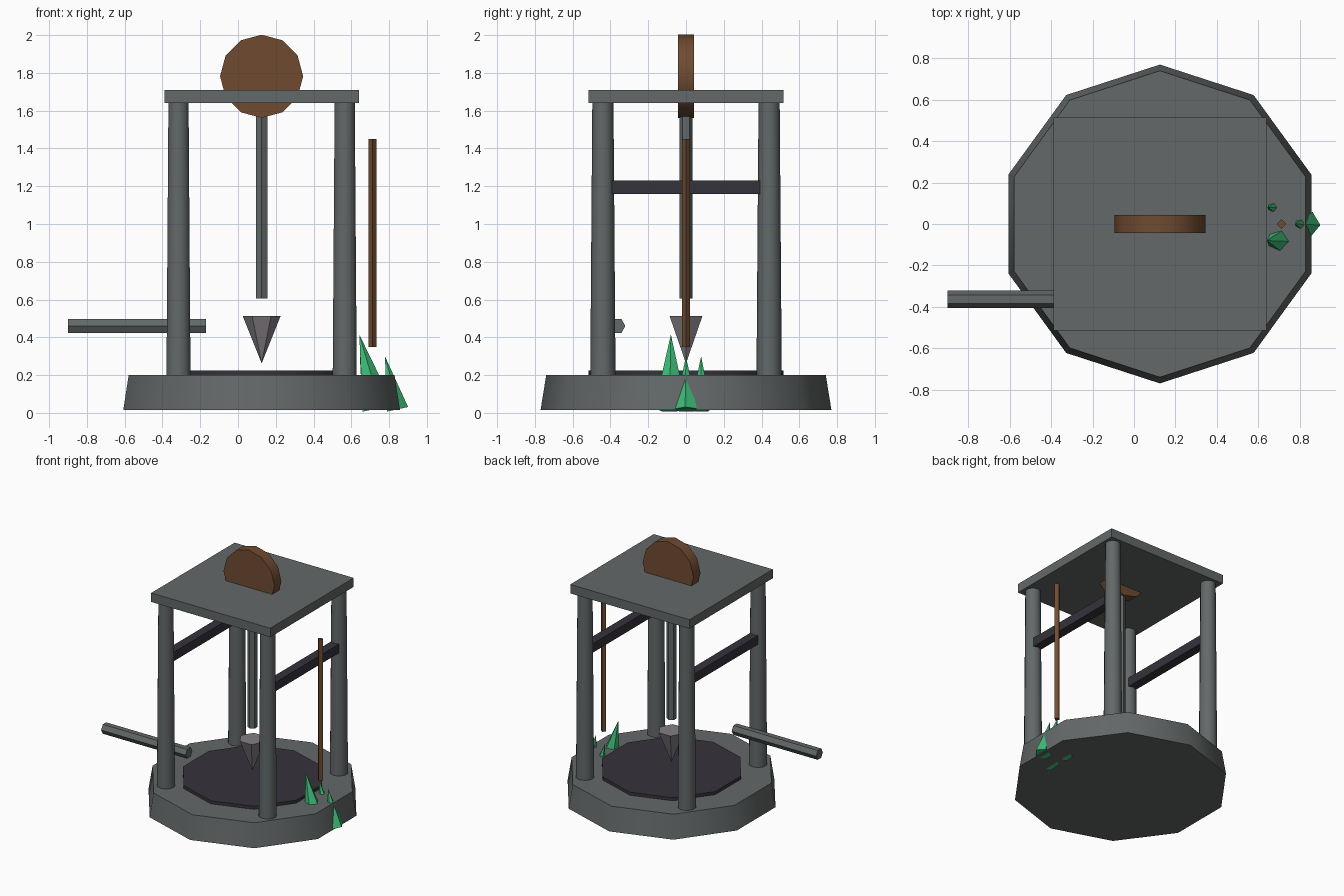
import bpy
from math import radians, pi
from mathutils import Matrix, Vector

if "Cube" in bpy.data.objects:
    bpy.data.objects.remove(bpy.data.objects["Cube"])


def material(name, rgb):
    m = bpy.data.materials.new(name)
    m.use_nodes = True
    m.diffuse_color = (*rgb, 1)
    m.node_tree.nodes["Principled BSDF"].inputs["Base Color"].default_value = (*rgb, 1)
    return m


stone = material("grey stone", (0.125, 0.138, 0.138))
wood = material("brown wood", (0.16, 0.07, 0.03))
iron = material("dark iron", (0.036, 0.033, 0.044))
steel = material("pale steel", (0.23, 0.21, 0.23))
crystal = material("green crystal", (0.05, 0.52, 0.19))

MID = 0.125   # x of the tower's axis
POST = 0.44   # post offset from the axis


def finish(name, mat, smooth=False):
    ob = bpy.context.object
    ob.name = name
    ob.data.materials.append(mat)
    if smooth:
        bpy.ops.object.shade_smooth_by_angle(angle=radians(40))
    return ob


def prism(name, mat, sides, r1, r2, start, end, smooth=False, spin=0):
    """Tapered prism or cone from start to end."""
    a, b = Vector(start), Vector(end)
    bpy.ops.mesh.primitive_cone_add(vertices=sides, radius1=r1, radius2=r2, depth=(b - a).length)
    ob = finish(name, mat, smooth)
    turn = Vector((0, 0, 1)).rotation_difference(b - a).to_matrix().to_4x4()
    ob.data.transform(Matrix.Translation((a + b) / 2) @ turn @ Matrix.Rotation(spin, 4, "Z"))
    return ob


def box(name, mat, centre, size):
    bpy.ops.mesh.primitive_cube_add(size=1)
    ob = finish(name, mat)
    ob.data.transform(Matrix.Translation(centre) @ Matrix.Diagonal((*size, 1)))
    return ob


# Round plinth and dark floor disc
prism("base", stone, 10, 0.77, 0.74, (MID, 0, 0.015), (MID, 0, 0.2), True)
prism("floor_disc", iron, 10, 0.515, 0.515, (MID, 0, 0.19), (MID, 0, 0.224), True)

# Posts, side bars and roof
for side, sx in (("left", 1), ("right", -1)):
    x = MID + sx * POST
    for end, sy in (("front", -1), ("back", 1)):
        prism(f"post_{end}_{side}", stone, 10, 0.067, 0.056,
              (x, sy * POST, 0.19), (x, sy * POST, 1.65), True)
    box(f"side_bar_{side}", iron, (x, 0, 1.195), (0.07, 0.84, 0.07))
box("roof_slab", stone, (MID, 0, 1.675), (1.03, 1.03, 0.07))

# Wheel, hanging rod and drill tip
prism("wheel", wood, 12, 0.22, 0.22, (MID, -0.043, 1.782), (MID, 0.043, 1.782), True)
prism("hanging_rod", stone, 6, 0.035, 0.035, (MID, 0, 0.605), (MID, 0, 1.65))
prism("drill_tip", steel, 6, 0.1, 0, (MID, 0, 0.512), (MID, 0, 0.262))

# Crank bar and thin pole; the bar's corners point along y
prism("crank_bar", stone, 6, 0.042, 0.042, (-0.9, -0.363, 0.46), (-0.17, -0.363, 0.46))
prism("thin_pole", wood, 4, 0.022, 0.022, (0.7125, 0, 0.35), (0.7125, 0, 1.45))

# Leaning crystals: radius, foot, tip
shards = (
    (0.09, (0.735, -0.08, 0.025), (0.642, -0.08, 0.415)),
    (0.062, (0.84, 0, 0.018), (0.778, 0, 0.3)),
    (0.06, (0.71, 0.08, 0.018), (0.645, 0.08, 0.3)),
)
for i, (r, foot, tip) in enumerate(shards):
    prism(f"crystal_{i + 1}", crystal, 5, r, 0, foot, tip, spin=-pi / 8)
